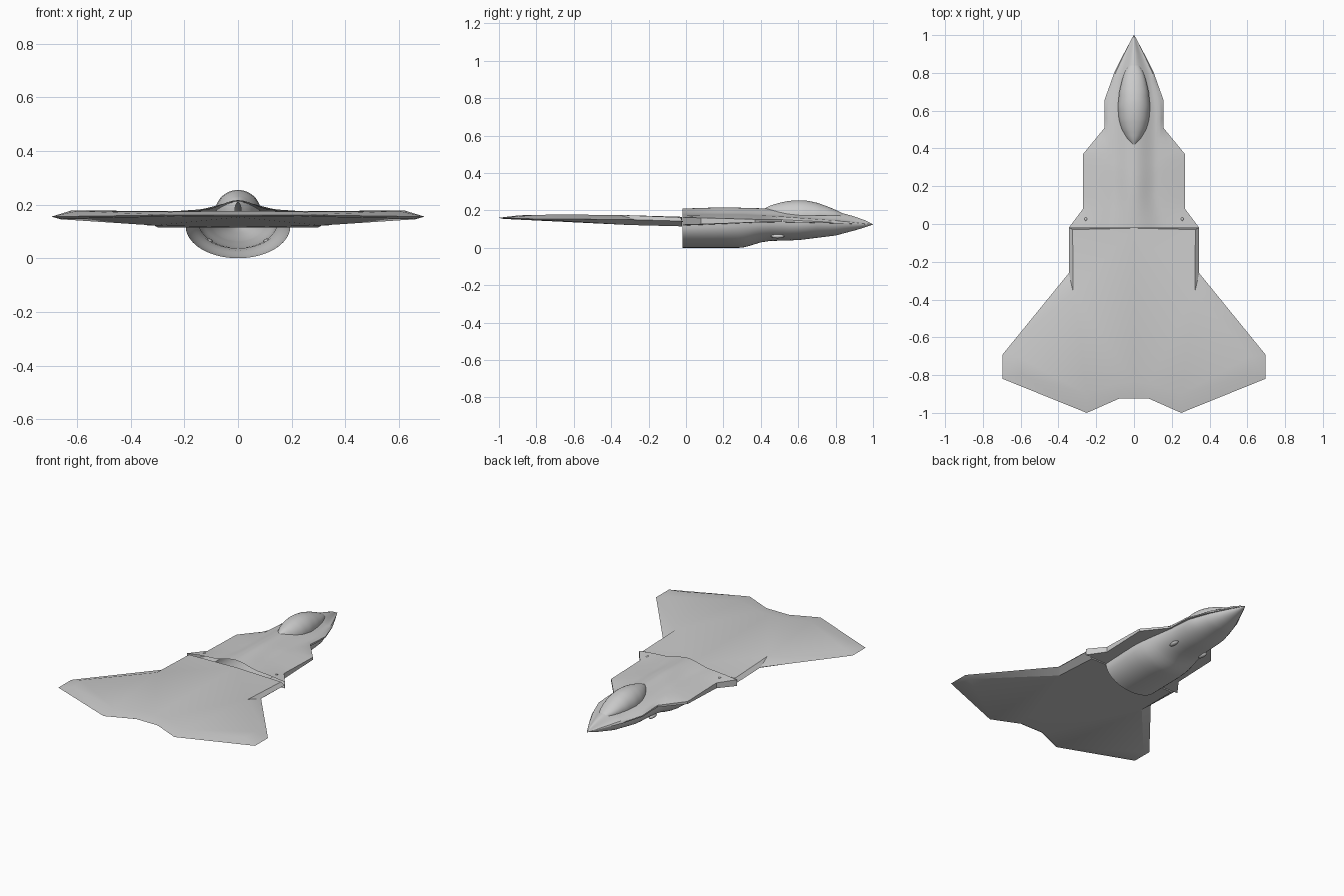
import bpy, bmesh, math

cube = bpy.data.objects.get("Cube")
if cube:
    bpy.data.objects.remove(cube)

grey = bpy.data.materials.new("hull grey")
grey.use_nodes = True
COLOUR = (0.6, 0.6, 0.6, 1)
grey.diffuse_color = COLOUR
grey.node_tree.nodes["Principled BSDF"].inputs["Base Color"].default_value = COLOUR


def finish(name, bm, angle, mirror=True):
    """Turn a half mesh into a mirrored, shaded object."""
    mesh = bpy.data.meshes.new(name)
    bmesh.ops.remove_doubles(bm, verts=bm.verts, dist=0.0005)
    bmesh.ops.recalc_face_normals(bm, faces=bm.faces)
    bm.to_mesh(mesh)
    bm.free()
    mesh.materials.append(grey)
    obj = bpy.data.objects.new(name, mesh)
    bpy.context.collection.objects.link(obj)
    bpy.ops.object.select_all(action='DESELECT')
    obj.select_set(True)
    bpy.context.view_layer.objects.active = obj
    bpy.ops.object.shade_smooth_by_angle(angle=math.radians(angle))
    if mirror:
        mod = obj.modifiers.new("Mirror", 'MIRROR')
        mod.merge_threshold = 0.001
    return obj


def track(points, y, smooth=False):
    """Value at station y along a list of (y, value) points."""
    for (y0, a), (y1, b) in zip(points, points[1:]):
        if y <= y1:
            t = max(0, (y - y0) / (y1 - y0))
            if smooth:
                t = t * t * (3 - 2 * t)
            return a + (b - a) * t
    return points[-1][1]


def loft(bm, sections):
    rows = [[bm.verts.new(p) for p in s] for s in sections]
    for r0, r1 in zip(rows, rows[1:]):
        for i in range(len(r0) - 1):
            bm.faces.new((r0[i], r0[i + 1], r1[i + 1], r1[i]))


# Forward fuselage: open shell with a ridge, chines and a round belly
chine = [(-.02, .345), (.08, .27), (.37, .27), (.51, .155), (.66, .155),
         (.73, .13), (.8, .105), (.9, .055), (1, .002)]
chine_z = [(-.02, .143), (.5, .145), (.9, .13), (1, .125)]
chine_half = [(-.02, .02), (.37, .008), (.66, .004), (1, .0005)]
ridge = [(-.02, .21), (.2, .217), (.45, .21), (.7, .205), (.8, .195),
         (.9, .168), (.96, .146), (1, .1255)]
shoulder = [(-.02, .18), (.3, .178), (.5, .168), (.8, .146), (1, .1255)]
ridge_w = [(-.02, .17), (.15, .13), (.6, .135), (.8, .098), (.9, .052), (1, .0018)]
belly_w = [(-.02, .195), (.25, .195), (.5, .148), (.66, .14), (.8, .095),
           (.9, .05), (1, .0015)]
belly_z = [(-.02, 0), (.28, 0), (.45, .037), (.6, .041), (.8, .066), (.92, .098), (1, .1245)]


def hull_section(y):
    e, ez, et = track(chine, y), track(chine_z, y), track(chine_half, y)
    top, sh, w = track(ridge, y), track(shoulder, y), track(ridge_w, y)
    b, low = track(belly_w, y), track(belly_z, y, y < .5)
    pts = []
    for i in range(9):
        t = i / 8
        pts.append((w * t, y, sh + (top - sh) * (.5 + .5 * math.cos(math.pi * t))))
    pts += [((w + e) / 2, y, (sh + ez + et) / 2 + .002 * (1 - y)),
            (e, y, ez + et), (e, y, ez - et)]
    rim = ez - et * 1.2
    for i in range(13):
        a = math.pi / 2 * i / 12
        pts.append((b * math.cos(a), y, rim - (rim - low) * math.sin(a)))
    return pts


stations = sorted({-.02, .03, .08, .15, .22, .28, .31, .34, .37, .4, .45, .51, .56, .61,
                   .66, .7, .73, .77, .8, .85, .9, .93, .96, .98, 1})
bm = bmesh.new()
loft(bm, [hull_section(y) for y in stations])
finish("fuselage", bm, 35)

# Teardrop canopy
canopy_top = [(.415, .208), (.45, .226), (.5, .241), (.55, .251), (.6, .255),
              (.65, .252), (.7, .241), (.75, .224), (.8, .203), (.84, .184)]
canopy_w = [(.415, .012), (.45, .042), (.5, .066), (.55, .08), (.62, .086),
            (.7, .078), (.76, .064), (.8, .05), (.84, .028)]
bm = bmesh.new()
sections = []
for k in range(25):
    y = .415 + .425 * k / 24
    w, top = track(canopy_w, y), track(canopy_top, y)
    base = min(.172, top - .02)
    sections.append([(w * math.sin(a), y, base + (top - base) * math.cos(a))
                     for a in [math.pi / 2 * i / 10 for i in range(11)]])
loft(bm, sections)
finish("canopy", bm, 50)

# Rear wing: edge outline with raised top and lowered bottom panels
edge = [(0, -.02, .14), (.345, -.02, .143), (.345, -.26, .15), (.695, -.69, .155),
        (.695, -.82, .155), (.25, -1, .161), (.08, -.925, .161), (0, -.925, .161)]
upper = [(0, -.022, .166), (.325, -.03, .163), (.322, -.36, .176), (.62, -.7, .178),
         (.6, -.8, .176), (.25, -.9, .173), (.08, -.84, .176), (0, -.84, .176)]
lower = [(0, -.022, .115), (.3, -.022, .115), (.31, -.3, .122), (.66, -.7, .145),
         (.66, -.81, .147), (.25, -.98, .155), (.08, -.91, .153), (0, -.91, .153)]
bm = bmesh.new()
loft(bm, [upper, edge, lower])
for panel in (upper, lower):
    face = bm.faces.new([bm.verts.new(p) for p in panel])
    bmesh.ops.triangulate(bm, faces=[face])
finish("wing", bm, 20)


# Small sensor blisters under the nose and fasteners on the chines
def blister(name, place, size):
    bm = bmesh.new()
    bmesh.ops.create_uvsphere(bm, u_segments=16, v_segments=8, radius=1)
    for v in bm.verts:
        v.co = [c * s + p for c, s, p in zip(v.co, size, place)]
    finish(name, bm, 40)


blister("belly_sensor", (.108, .49, .062), (.014, .036, .011))
blister("chine_fastener", (.255, .025, .166), (.008, .01, .008))
